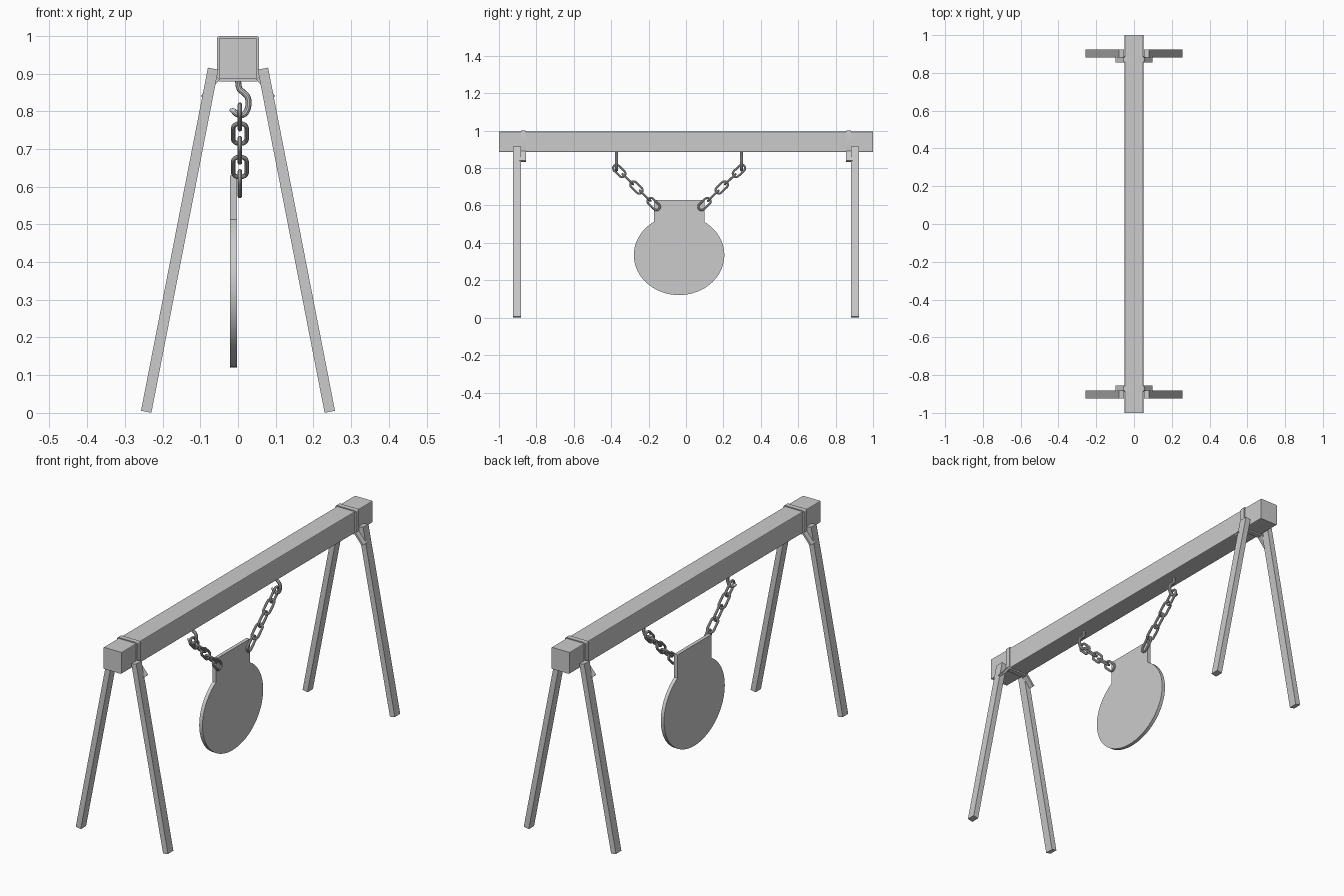
import bpy, bmesh, math
from mathutils import Vector

if "Cube" in bpy.data.objects:
    bpy.data.objects.remove(bpy.data.objects["Cube"])


def prism(name, pts, axis, lo, hi, smooth=False):
    """Extrude a 2D profile: axis 'Y' takes (x, z) points, axis 'X' takes (y, z)."""
    def at(p, d):
        return (p[0], d, p[1]) if axis == 'Y' else (d, p[0], p[1])
    bm = bmesh.new()
    a = [bm.verts.new(at(p, lo)) for p in pts]
    b = [bm.verts.new(at(p, hi)) for p in pts]
    bm.faces.new(a)
    bm.faces.new(b[::-1])
    for i in range(len(pts)):
        j = (i + 1) % len(pts)
        bm.faces.new((a[i], b[i], b[j], a[j]))
    bmesh.ops.recalc_face_normals(bm, faces=bm.faces)
    me = bpy.data.meshes.new(name)
    bm.to_mesh(me)
    bm.free()
    ob = bpy.data.objects.new(name, me)
    bpy.context.collection.objects.link(ob)
    if smooth:
        smooth_shade(ob)
    return ob


def smooth_shade(ob):
    bpy.ops.object.select_all(action='DESELECT')
    ob.select_set(True)
    bpy.context.view_layer.objects.active = ob
    bpy.ops.object.shade_smooth_by_angle(angle=math.radians(35))


def rounded_rect(x, z0, z1, r, n=4):
    pts = []
    for cx, cz, a0 in ((x - r, z1 - r, 0), (r - x, z1 - r, 90),
                       (r - x, z0 + r, 180), (x - r, z0 + r, 270)):
        for i in range(n + 1):
            a = math.radians(a0 + 90 * i / n)
            pts.append((cx + r * math.cos(a), cz + r * math.sin(a)))
    return pts


def bar(p, q, w):
    """Four-sided profile of a straight strip from p to q, width w."""
    p, q = Vector(p), Vector(q)
    d = (q - p).normalized() * w / 2
    n = Vector((-d.y, d.x))
    return [p + n, q + n, q - n, p - n]


def tube(name, pts, radius, kind='POLY', cyclic=False, tip=1.0):
    """Round wire along a path, converted to a mesh."""
    cu = bpy.data.curves.new(name, 'CURVE')
    cu.dimensions = '3D'
    cu.bevel_depth = radius
    cu.bevel_resolution = 3
    cu.use_fill_caps = True
    sp = cu.splines.new(kind)
    sp.points.add(len(pts) - 1)
    for p, co in zip(sp.points, pts):
        p.co = (*co, 1)
    sp.points[-1].radius = tip
    sp.use_cyclic_u = cyclic
    if kind == 'NURBS':
        sp.order_u = 3
        sp.use_endpoint_u = True
        sp.resolution_u = 5
    ob = bpy.data.objects.new(name, cu)
    bpy.context.collection.objects.link(ob)
    bpy.ops.object.select_all(action='DESELECT')
    ob.select_set(True)
    bpy.context.view_layer.objects.active = ob
    bpy.ops.object.convert(target='MESH')
    ob = bpy.context.view_layer.objects.active
    smooth_shade(ob)
    return ob


# Top beam
prism("top_beam", rounded_rect(0.05, 0.886, 0.995, 0.004, 2), 'Y', -1, 1)

# Legs, beam straps and flared bracket flaps at both ends
for end, sy in (("front", -1), ("back", 1)):
    prism(f"{end}_strap", rounded_rect(0.056, 0.879, 1.0, 0.008), 'Y',
          sy * 0.858, sy * 0.883, True)
    for side, sx in (("left", -1), ("right", 1)):
        prism(f"{end}_{side}_leg",
              bar((sx * 0.2435, 0.003), (sx * 0.066, 0.913), 0.028),
              'Y', sy * 0.882, sy * 0.925)
        prism(f"{end}_{side}_bracket_flap",
              bar((sx * 0.052, 0.888), (sx * 0.095, 0.837), 0.01),
              'Y', sy * 0.856, sy * 0.89)

# Hanging plate: ellipse with a square neck
CY, CZ, RY, RZ, NECK = -0.037, 0.335, 0.242, 0.214, 0.135
a0 = math.acos(NECK / RY)
outline = [(CY - NECK, 0.63), (CY + NECK, 0.63)]
STEPS = 56
for i in range(STEPS + 1):
    a = a0 - (math.pi + 2 * a0) * i / STEPS
    outline.append((CY + RY * math.cos(a), CZ + RZ * math.sin(a)))
prism("target_plate", outline, 'X', -0.021, -0.003, True)

# Hooks and chains, mirrored about the plate centre
hook_path = [(0, 0.892), (0, 0.862), (0.012, 0.852), (0.028, 0.838), (0.028, 0.808),
             (0.016, 0.789), (-0.003, 0.791), (-0.013, 0.803), (-0.022, 0.804)]
for side, s in (("left", -1), ("right", 1)):
    hy = CY + s * 0.334
    tube(f"{side}_hook", [(x, hy, z) for x, z in hook_path], 0.008, 'NURBS', tip=0.35)
    start = Vector((0.005, CY + s * 0.32, 0.785))
    stop = Vector((0.005, CY + s * 0.136, 0.608))
    along = (stop - start).normalized()
    for k in range(5):
        c = start.lerp(stop, k / 4)
        across = Vector((1, 0, 0)) if k % 2 else along.cross(Vector((1, 0, 0)))
        pts = []
        for end in (1, -1):
            for i in range(9):
                a = math.pi * i / 8
                pts.append(c + along * end * (0.021 + 0.018 * math.sin(a))
                           + across * end * 0.018 * math.cos(a))
        tube(f"{side}_chain_link_{k + 1}", pts, 0.006, cyclic=True)
